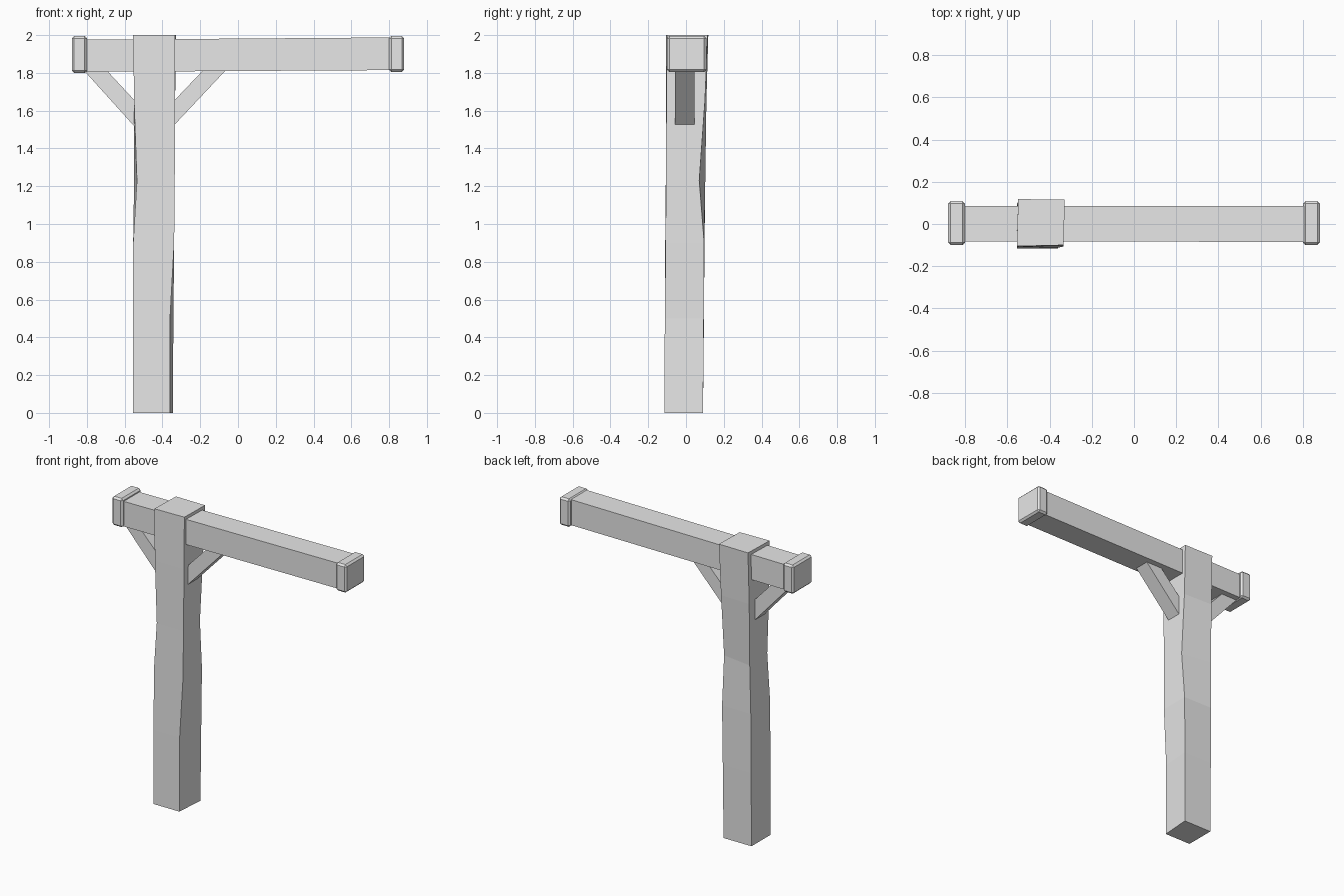
import bpy
import bmesh

cube = bpy.data.objects.get("Cube")
if cube:
    bpy.data.objects.remove(cube, do_unlink=True)

grey = bpy.data.materials.new("plain grey")
grey.use_nodes = True
colour = (0.8, 0.8, 0.8, 1)
grey.diffuse_color = colour
grey.node_tree.nodes["Principled BSDF"].inputs["Base Color"].default_value = colour


def loft(name, rings, bevel=0):
    """Join four-cornered rings into a closed solid, optionally chamfered."""
    bm = bmesh.new()
    loops = [[bm.verts.new(p) for p in ring] for ring in rings]
    for a, b in zip(loops, loops[1:]):
        for i in range(4):
            j = (i + 1) % 4
            bm.faces.new((a[i], a[j], b[j], b[i]))
    bm.faces.new(loops[0])
    bm.faces.new(loops[-1])
    bmesh.ops.recalc_face_normals(bm, faces=bm.faces)
    if bevel:
        bmesh.ops.bevel(bm, geom=bm.edges[:], offset=bevel, segments=1,
                        affect='EDGES', profile=0.5)
    mesh = bpy.data.meshes.new(name)
    bm.to_mesh(mesh)
    bm.free()
    mesh.materials.append(grey)
    obj = bpy.data.objects.new(name, mesh)
    bpy.context.collection.objects.link(obj)
    return obj


def x_ring(x, y0, y1, z0, z1):
    return [(x, y0, z0), (x, y1, z0), (x, y1, z1), (x, y0, z1)]


# Rough-hewn post: height, then front-left, front-right, back-right, back-left
post = [
    (0.0, (-0.555, -0.115), (-0.36, -0.115), (-0.345, 0.09), (-0.555, 0.09)),
    (0.5, (-0.555, -0.112), (-0.36, -0.112), (-0.342, 0.094), (-0.555, 0.095)),
    (0.9, (-0.555, -0.11), (-0.338, -0.108), (-0.338, 0.096), (-0.555, 0.098)),
    (1.23, (-0.535, -0.107), (-0.335, -0.106), (-0.335, 0.07), (-0.55, 0.102)),
    (1.65, (-0.55, -0.106), (-0.333, -0.104), (-0.333, 0.1), (-0.55, 0.108)),
    (2.0, (-0.555, -0.105), (-0.333, -0.1), (-0.328, 0.115), (-0.548, 0.118)),
]
loft("post", [[(x, y, z) for x, y in corners] for z, *corners in post])

# Cross beam running through the post
loft("cross_beam", [x_ring(-0.86, -0.082, 0.085, 1.805, 1.975),
                    x_ring(0.86, -0.085, 0.085, 1.815, 1.988)])

# Chamfered end caps
for name, side, z0, z1 in (("right_end_cap", -1, 1.8, 1.995),
                           ("left_end_cap", 1, 1.805, 1.995)):
    loft(name, [x_ring(side * 0.8, -0.1, 0.108, z0, z1),
                x_ring(side * 0.88, -0.1, 0.108, z0, z1)], bevel=0.012)

# Diagonal braces, their ends buried in the beam and the post
braces = {
    "right_brace": [(-0.84, 1.84), (-0.72, 1.84), (-0.52, 1.625), (-0.52, 1.485)],
    "left_brace": [(-0.04, 1.84), (-0.16, 1.84), (-0.36, 1.63), (-0.36, 1.5)],
}
for name, outline in braces.items():
    loft(name, [[(x, y, z) for x, z in outline] for y in (-0.058, 0.045)])
